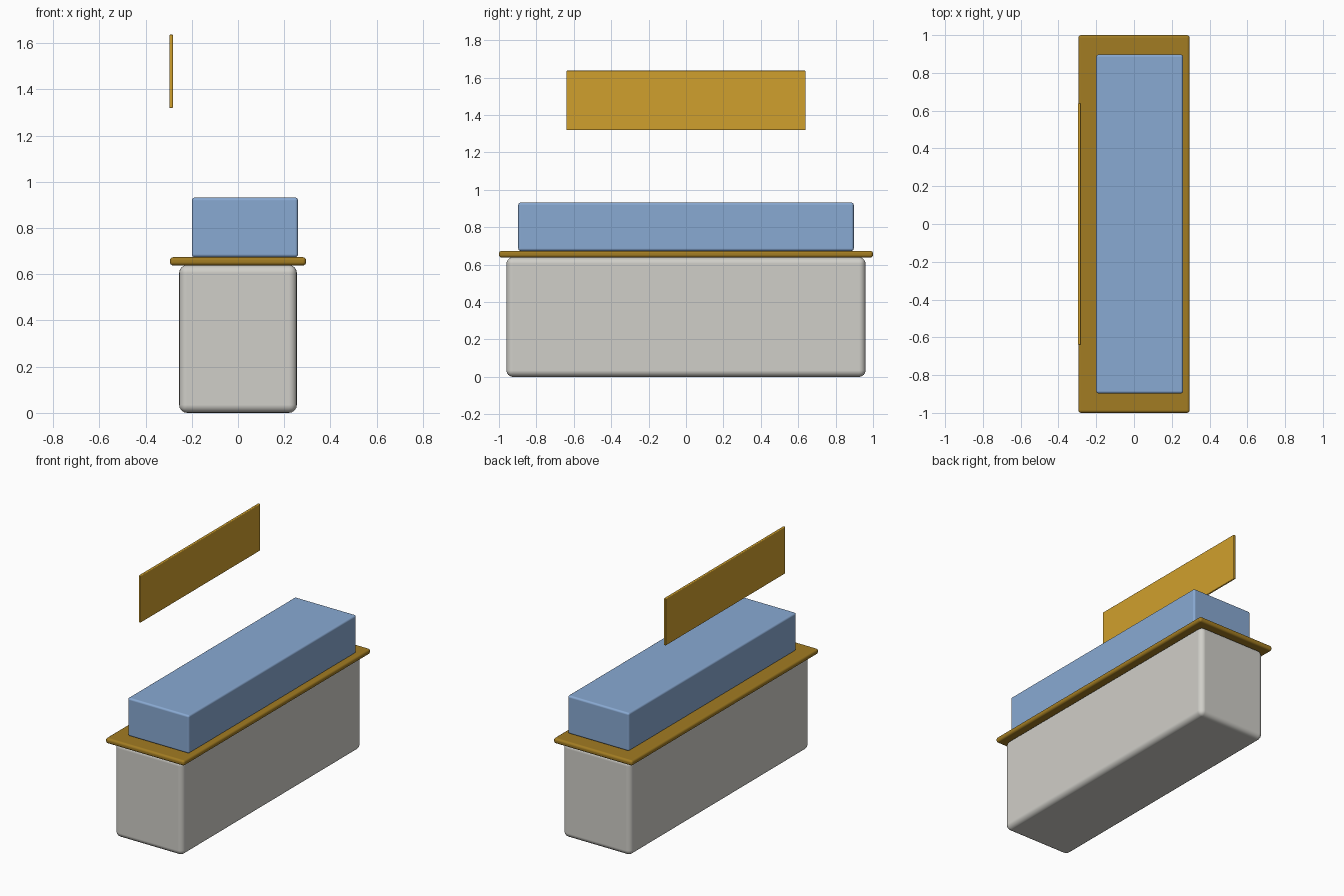
import bpy
import bmesh
from mathutils import Vector

cube = bpy.data.objects.get("Cube")
if cube:
    bpy.data.objects.remove(cube, do_unlink=True)


def material(name, rgb):
    mat = bpy.data.materials.new(name)
    mat.use_nodes = True
    colour = (*rgb, 1)
    mat.diffuse_color = colour
    mat.node_tree.nodes["Principled BSDF"].inputs["Base Color"].default_value = colour
    return mat


def rounded_box(name, low, high, radius, mat, segments=4):
    """Box between two corners with softly rounded edges."""
    low, high = Vector(low), Vector(high)
    mesh = bpy.data.meshes.new(name)
    bm = bmesh.new()
    bmesh.ops.create_cube(bm, size=1)
    bmesh.ops.scale(bm, vec=high - low, verts=bm.verts)
    for face in bm.faces:
        face.smooth = True
    bm.to_mesh(mesh)
    bm.free()
    mesh.materials.append(mat)
    obj = bpy.data.objects.new(name, mesh)
    obj.location = (low + high) / 2
    bpy.context.collection.objects.link(obj)
    bevel = obj.modifiers.new("Rounded edges", 'BEVEL')
    bevel.width = radius
    bevel.segments = segments
    bevel.harden_normals = True
    return obj


stone = material("warm grey", (0.63, 0.62, 0.58))
wood = material("brown wood", (0.36, 0.20, 0.016))
glass = material("blue glass", (0.25, 0.40, 0.65))
gold = material("golden sign", (0.63, 0.35, 0.026))

# Counter body and its overhanging top
rounded_box("counter_body", (-0.255, -0.96, 0), (0.255, 0.96, 0.64), 0.035, stone)
rounded_box("counter_top", (-0.295, -1, 0.638), (0.295, 1, 0.674), 0.015, wood)

# Display case set towards one long side
rounded_box("display_case", (-0.2, -0.897, 0.674), (0.26, 0.897, 0.932), 0.013, glass)

# Blank board hanging above the rear edge
rounded_box("hanging_board", (-0.297, -0.64, 1.319), (-0.281, 0.64, 1.637), 0.005, gold, 3)
